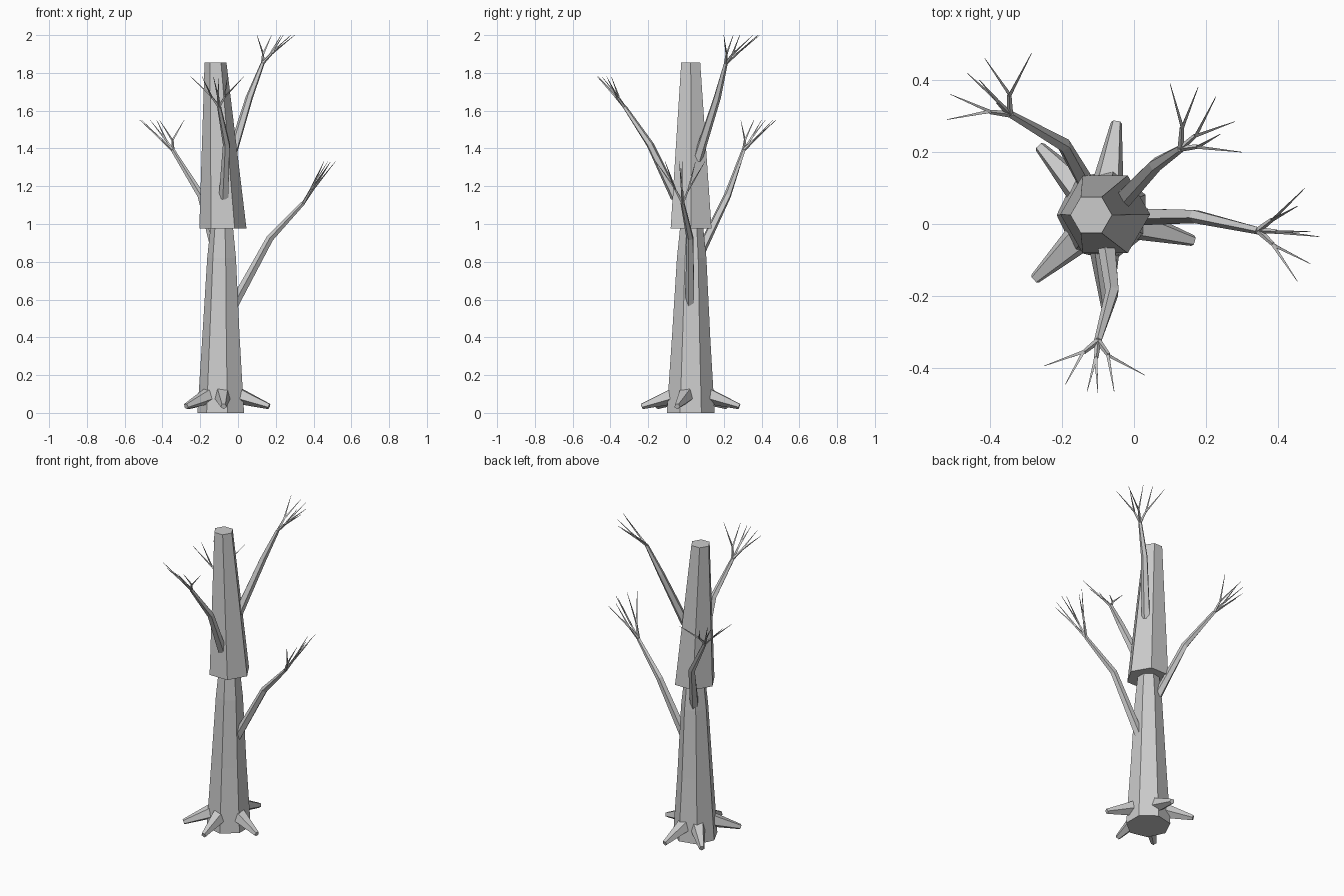
import bpy, bmesh, math
from mathutils import Vector

if "Cube" in bpy.data.objects:
    bpy.data.objects.remove(bpy.data.objects["Cube"])

bark = bpy.data.materials.new("grey bark")
bark.diffuse_color = (0.6, 0.6, 0.6, 1)
bark.use_nodes = True
bark.node_tree.nodes["Principled BSDF"].inputs["Base Color"].default_value = bark.diffuse_color


def tube(bm, pts, radii, sides, phase=0.0, level=False):
    """Faceted tapering tube along a path; level keeps every ring horizontal."""
    pts = [Vector(p) for p in pts]
    rings = []
    for i, (p, r) in enumerate(zip(pts, radii)):
        t = (pts[min(i + 1, len(pts) - 1)] - pts[max(i - 1, 0)]).normalized()
        if level:
            u, v = Vector((1, 0, 0)), Vector((0, 1, 0))
        else:
            u = t.cross(Vector((0, 0, 1))).normalized()
            v = t.cross(u)
        ring = []
        for k in range(sides):
            a = math.radians(phase) + 2 * math.pi * k / sides
            ring.append(bm.verts.new(p + r * (math.cos(a) * u + math.sin(a) * v)))
        rings.append(ring)
    for lo, hi in zip(rings, rings[1:]):
        for k in range(sides):
            n = (k + 1) % sides
            bm.faces.new((lo[k], lo[n], hi[n], hi[k]))
    bm.faces.new(rings[0][::-1])
    bm.faces.new(rings[-1])


def finish(bm, name):
    bmesh.ops.recalc_face_normals(bm, faces=bm.faces)
    me = bpy.data.meshes.new(name)
    bm.to_mesh(me)
    bm.free()
    me.materials.append(bark)
    bpy.context.collection.objects.link(bpy.data.objects.new(name, me))


# lower trunk, seven sided
bm = bmesh.new()
tube(bm, [(-.085, .025, 0), (-.085, .027, .4), (-.083, .03, .82), (-.083, .03, .99)],
     [.13, .104, .08, .062], 7, 180, True)
finish(bm, "lower_trunk")

# upper trunk, six sided
bm = bmesh.new()
tube(bm, [(-.08, .027, .975), (-.119, .025, 1.855)], [.125, .058], 6, 0, True)
finish(bm, "upper_trunk")

# roots: angle around the trunk
for i, deg in enumerate((82, 133, 223, 272, 344)):
    a = math.radians(deg)
    d = Vector((math.cos(a), math.sin(a), 0))
    c = Vector((-.085, .025, 0))
    bm = bmesh.new()
    tube(bm, [c + d * .07 + Vector((0, 0, .1)), c + d * .26 + Vector((0, 0, .035))],
         [.05, .016], 5, 90)
    finish(bm, f"root_{i + 1}")

# branches: limb path, tip height, groups of twig tips (x, y)
branches = {
    "right_branch": ([(-.03, .022, .56), (.17, .022, .925), (.345, -.018, 1.11)], 1.33,
                     [[(.475, .1), (.455, .05)], [(.515, -.035), (.49, -.02)],
                      [(.49, -.11), (.455, -.16)]]),
    "back_right_branch": ([(-.04, .06, 1.34), (.06, .165, 1.67), (.13, .21, 1.85)], 2.0,
                          [[(.1, .39), (.178, .38)], [(.228, .355), (.28, .285)],
                           [(.24, .25), (.3, .2)]]),
    "back_left_branch": ([(-.11, .07, .84), (-.195, .22, 1.15), (-.345, .305, 1.39)], 1.55,
                         [[(-.285, .475), (-.415, .46)], [(-.465, .42), (-.43, .4)],
                          [(-.51, .36), (-.52, .29)]]),
    "front_branch": ([(-.075, -.055, 1.14), (-.06, -.19, 1.42), (-.1, -.325, 1.62)], 1.78,
                     [[(-.25, -.395), (-.19, -.445)], [(-.13, -.465), (-.1, -.47)],
                      [(-.055, -.465), (.03, -.42)]]),
}
for name, (path, top, groups) in branches.items():
    bm = bmesh.new()
    tube(bm, path, [.027, .02, .011], 5)
    fork = Vector(path[-1])
    for g in groups:
        tips = [Vector((x, y, top)) for x, y in g]
        node = fork.lerp(sum(tips, Vector()) / len(tips), .33)
        tube(bm, [fork, node], [.009, .006], 4)
        for tip in tips:
            tube(bm, [node, tip], [.006, .001], 3)
    finish(bm, name)
